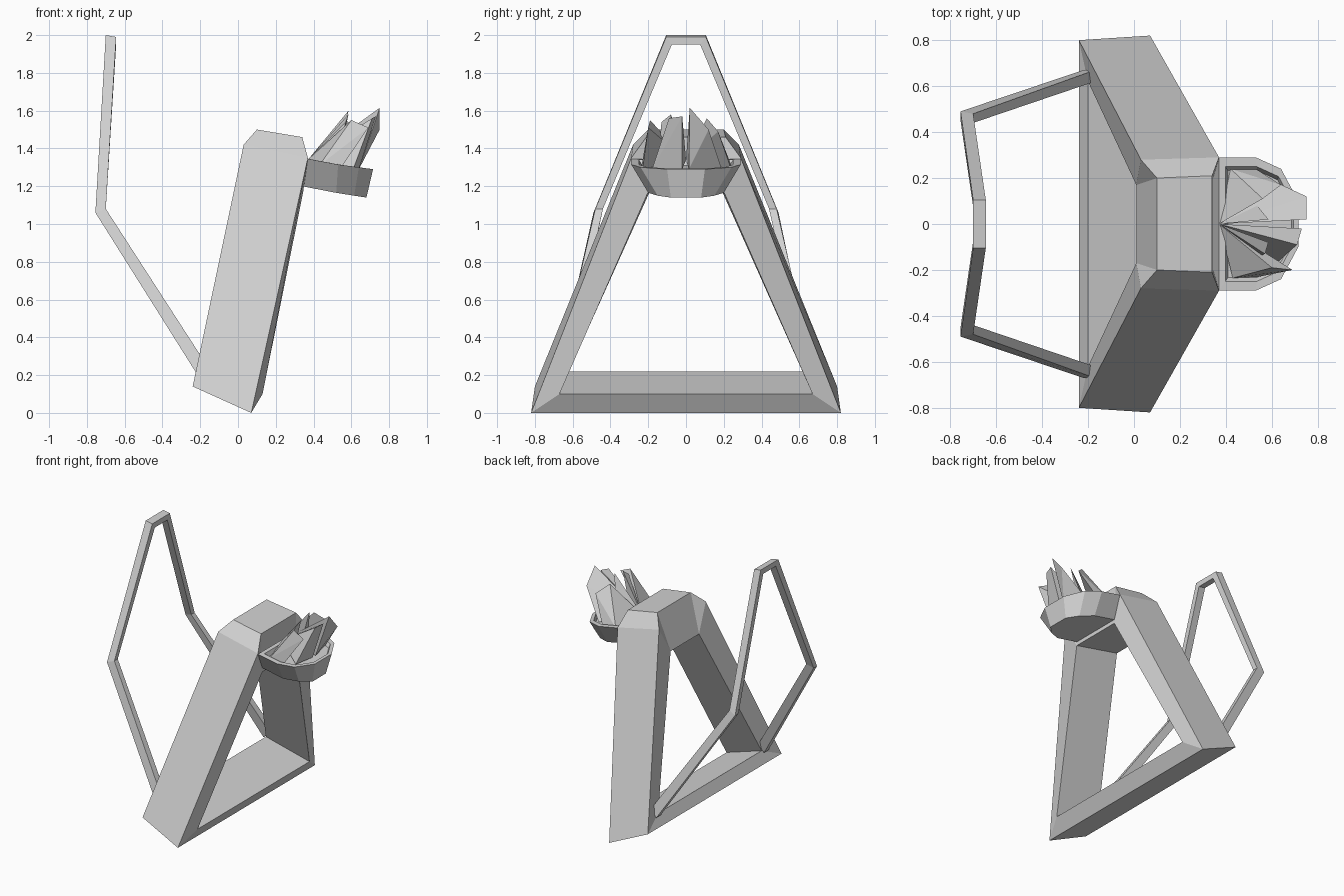
import bpy
import bmesh
from mathutils import Vector

if "Cube" in bpy.data.objects:
    bpy.data.objects.remove(bpy.data.objects["Cube"])

# Single matte grey for the whole piece
grey = bpy.data.materials.new("matte_grey")
grey.use_nodes = True
colour = (0.65, 0.65, 0.65, 1)
grey.diffuse_color = colour
grey.node_tree.nodes["Principled BSDF"].inputs["Base Color"].default_value = colour


def finish(name, bm):
    """Clean the mesh and turn it into a flat-shaded object."""
    bmesh.ops.remove_doubles(bm, verts=bm.verts, dist=0.0005)
    bmesh.ops.recalc_face_normals(bm, faces=bm.faces)
    mesh = bpy.data.meshes.new(name)
    bm.to_mesh(mesh)
    bm.free()
    mesh.materials.append(grey)
    obj = bpy.data.objects.new(name, mesh)
    bpy.context.collection.objects.link(obj)
    return obj


def flip(point):
    """Reflect a point to the other side of the symmetry plane."""
    x, y, z = point
    return (x, -y, z)


def mirrored(sections):
    """Continue a half path of sections along its reflected half."""
    other_half = [[flip(p) for p in s] for s in reversed(sections)]
    return sections + other_half


def loft(name, sections, closed):
    """Skin a row of equal sections, as a closed ring or with end caps."""
    bm = bmesh.new()
    rows = [[bm.verts.new(p) for p in s] for s in sections]
    pairs = list(zip(rows, rows[1:]))
    if closed:
        pairs.append((rows[-1], rows[0]))
    else:
        bm.faces.new(rows[0])
        bm.faces.new(rows[-1])
    count = len(rows[0])
    for a, b in pairs:
        for i in range(count):
            j = (i + 1) % count
            bm.faces.new((a[i], a[j], b[j], b[i]))
    return finish(name, bm)


# Leaning A-frame; each section runs outer back, outer front, inner front, inner back
inner_top = [(0.345, 0.2, 1.17), (0.01, 0.17, 1.22)]
frame_half = [
    [(-0.24, 0.8, 0.14), (0.07, 0.82, 0), (0.13, 0.67, 0.1), (-0.2, 0.62, 0.22)],
    [(0.03, 0.28, 1.42), (0.37, 0.29, 1.35)] + inner_top,
    [(0.1, 0.2, 1.5), (0.34, 0.21, 1.46)] + inner_top,
]
loft("a_frame", mirrored(frame_half), closed=True)

# Thin bent strap rising behind the frame, with the same order of corners
strap_half = [
    [(-0.22, 0.67, 0.21), (-0.17, 0.67, 0.26), (-0.17, 0.62, 0.26), (-0.22, 0.62, 0.21)],
    [(-0.755, 0.49, 1.06), (-0.7, 0.48, 1.08), (-0.7, 0.44, 1.08), (-0.755, 0.45, 1.06)],
    [(-0.7, 0.105, 2), (-0.645, 0.105, 1.99), (-0.645, 0.075, 1.95), (-0.7, 0.075, 1.96)],
]
loft("back_strap", mirrored(strap_half), closed=False)


# Shallow faceted bowl on the front: base, rim, inner rim and floor rings
def ring(half):
    return half + [flip(p) for p in reversed(half)]


base = ring([(0.34, 0.2, 1.2), (0.52, 0.2, 1.165), (0.615, 0.15, 1.15), (0.68, 0.08, 1.14)])
rim = ring([(0.37, 0.29, 1.345), (0.53, 0.29, 1.315), (0.64, 0.24, 1.3), (0.715, 0.1, 1.29)])
centre = sum((Vector(p) for p in rim), Vector()) / len(rim)
inner_rim = [Vector(p).lerp(centre, 0.14) for p in rim]
floor = [Vector(p).lerp(centre, 0.2) - Vector((0, 0, 0.03)) for p in rim]
loft("bowl", [base, rim, inner_rim, floor], closed=False)

# Jagged shards fanning out of the bowl from one shared root
root = (0.37, 0, 1.34)


def shard(name, *points):
    """Wrap the root and a few corner points into one angular splinter."""
    bm = bmesh.new()
    for p in (root,) + points:
        bm.verts.new(p)
    bmesh.ops.convex_hull(bm, input=bm.verts)
    return finish(name, bm)


shard("shard_tall_left", (0.64, 0.015, 1.29), (0.6, 0.19, 1.29),
      (0.75, 0.02, 1.615), (0.75, 0.12, 1.5))
shard("shard_outer_left", (0.42, 0.24, 1.31), (0.53, 0.24, 1.29),
      (0.56, 0.11, 1.56), (0.64, 0.17, 1.49))
shard("shard_back_left", (0.5, 0.02, 1.3), (0.52, 0.1, 1.3),
      (0.585, 0.02, 1.6))
shard("shard_tall_right", (0.64, -0.02, 1.29), (0.61, -0.18, 1.29),
      (0.73, -0.02, 1.57), (0.71, -0.09, 1.56))
shard("shard_outer_right", (0.43, -0.235, 1.31), (0.54, -0.23, 1.29),
      (0.69, -0.2, 1.51), (0.6, -0.19, 1.55))
shard("shard_back_right", (0.5, -0.05, 1.3), (0.52, -0.15, 1.3),
      (0.585, -0.08, 1.58), (0.57, -0.13, 1.54))
